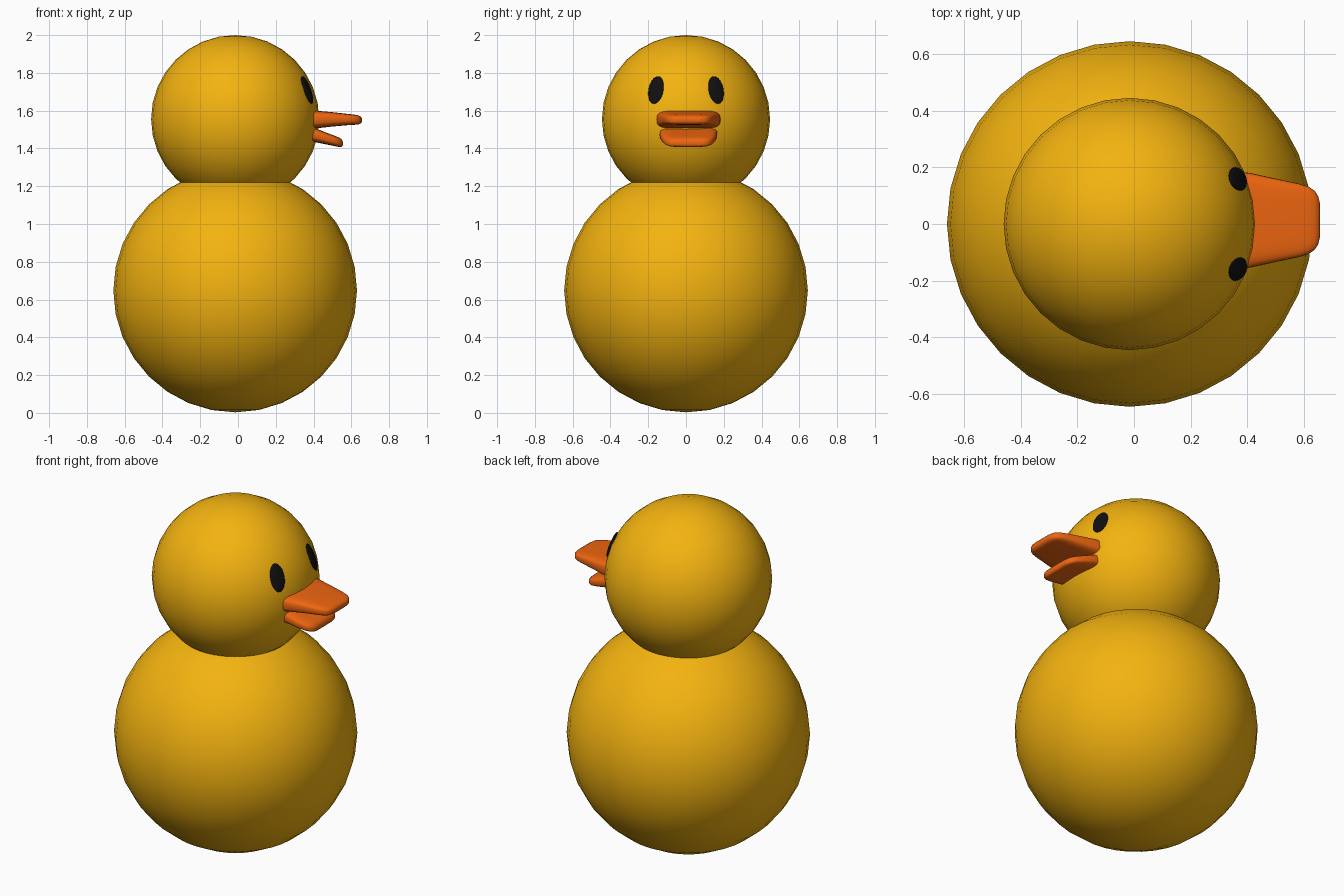
import bpy, bmesh
from math import sin, cos, pi, copysign
from mathutils import Vector

if "Cube" in bpy.data.objects:
    bpy.data.objects.remove(bpy.data.objects["Cube"])


def material(name, rgb):
    m = bpy.data.materials.new(name)
    m.diffuse_color = (*rgb, 1)
    m.use_nodes = True
    m.node_tree.nodes["Principled BSDF"].inputs["Base Color"].default_value = m.diffuse_color
    return m


yellow = material("yellow", (0.9, 0.45, 0.005))
orange = material("orange", (0.85, 0.13, 0.005))
black = material("black", (0.005, 0.005, 0.005))


def ball(name, centre, radius, mat):
    bpy.ops.mesh.primitive_uv_sphere_add(segments=32, ring_count=16, radius=radius, location=centre)
    ob = bpy.context.object
    ob.name = name
    ob.data.materials.append(mat)
    bpy.ops.object.shade_smooth()
    return ob


def bill(name, sections, y0, mat, n=32):
    """Loft rounded-rectangle sections (x, z, half width, half height)."""
    bm = bmesh.new()
    rings = []
    for x, z, w, h in sections:
        ring = []
        for i in range(n):
            c, s = cos(2 * pi * i / n), sin(2 * pi * i / n)
            ring.append(bm.verts.new((x, y0 + w * copysign(abs(c) ** 0.4, c),
                                      z + h * copysign(abs(s) ** 0.6, s))))
        rings.append(ring)
    for a, b in zip(rings, rings[1:]):
        for i in range(n):
            j = (i + 1) % n
            bm.faces.new((a[i], a[j], b[j], b[i]))
    bm.faces.new(rings[0][::-1])
    bm.faces.new(rings[-1])
    bmesh.ops.recalc_face_normals(bm, faces=bm.faces)
    me = bpy.data.meshes.new(name)
    bm.to_mesh(me)
    bm.free()
    ob = bpy.data.objects.new(name, me)
    bpy.context.collection.objects.link(ob)
    me.materials.append(mat)
    bpy.context.view_layer.objects.active = ob
    bpy.ops.object.select_all(action='DESELECT')
    ob.select_set(True)
    bpy.ops.object.shade_smooth_by_angle(angle=pi / 3)
    return ob


# Body and head
ball("body", (-0.015, 0, 0.648), 0.645, yellow)
head_centre = Vector((-0.015, 0, 1.555))
ball("head", head_centre, 0.445, yellow)

# Eyes: thin ovals lying on the head surface
for side, label in ((-1, "right"), (1, "left")):
    normal = Vector((0.383, side * 0.16, 0.155)).normalized()
    eye = ball(label + "_eye", head_centre + normal * 0.441, 1, black)
    eye.scale = (0.043, 0.078, 0.013)
    eye.rotation_euler = normal.to_track_quat('Z', 'Y').to_euler()

# Upper and lower bill
bill("upper_bill", [
    (0.36, 1.553, 0.172, 0.048), (0.41, 1.553, 0.167, 0.047),
    (0.50, 1.554, 0.147, 0.038), (0.58, 1.553, 0.130, 0.030),
    (0.615, 1.552, 0.119, 0.027), (0.637, 1.551, 0.105, 0.024),
    (0.650, 1.550, 0.085, 0.018), (0.656, 1.550, 0.060, 0.009)], 0.013, orange)
bill("lower_bill", [
    (0.36, 1.482, 0.153, 0.040), (0.41, 1.470, 0.152, 0.037),
    (0.47, 1.452, 0.143, 0.031), (0.515, 1.439, 0.130, 0.027),
    (0.535, 1.433, 0.117, 0.025), (0.548, 1.429, 0.100, 0.020),
    (0.555, 1.427, 0.075, 0.010)], 0.013, orange)
